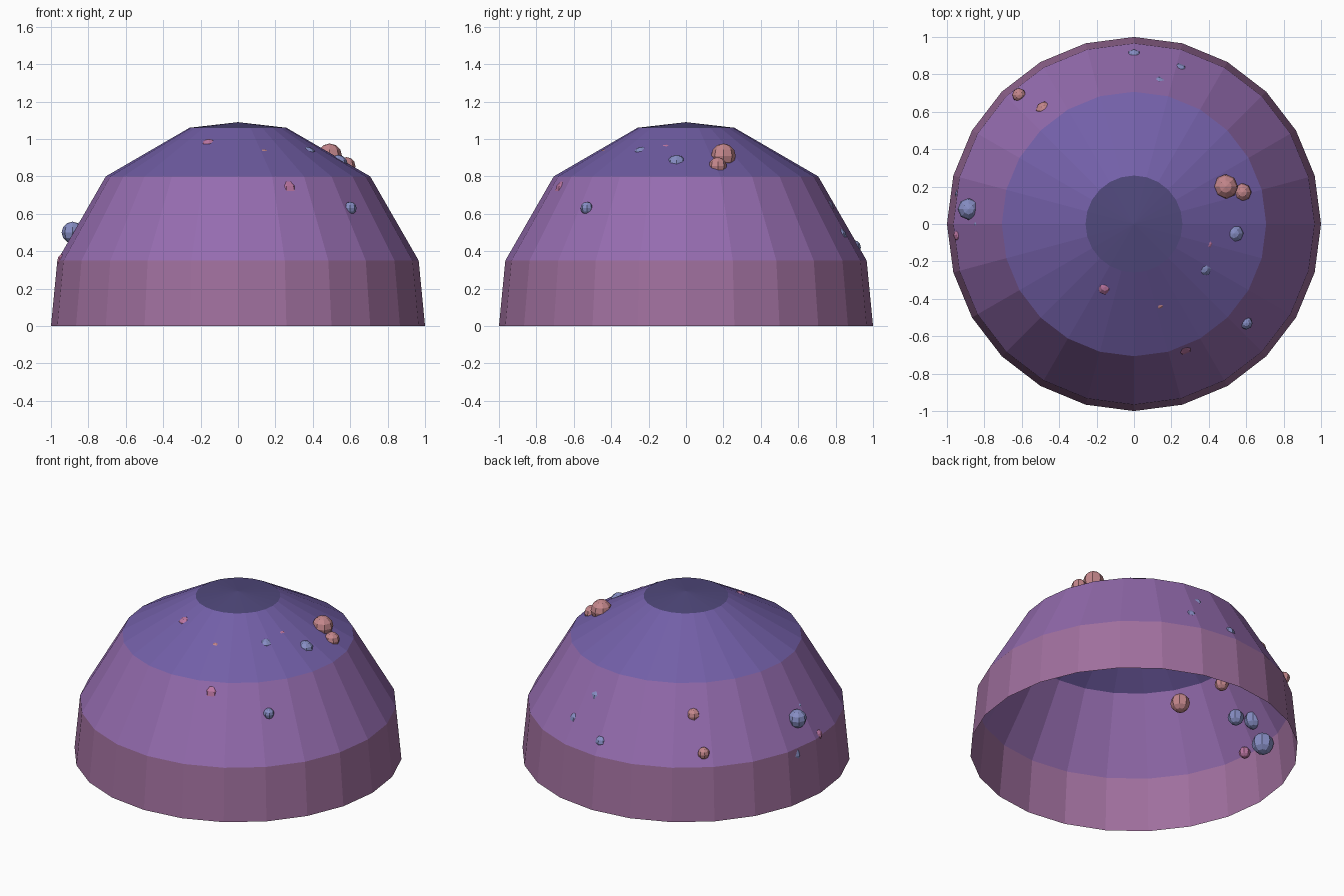
import bpy, bmesh
from math import cos, sin, pi
from mathutils import Vector

if "Cube" in bpy.data.objects:
    bpy.data.objects.remove(bpy.data.objects["Cube"])


def material(name, rgb):
    m = bpy.data.materials.new(name)
    m.diffuse_color = (*rgb, 1)
    m.use_nodes = True
    m.node_tree.nodes["Principled BSDF"].inputs["Base Color"].default_value = m.diffuse_color
    return m


def add_object(name, bm, mats):
    me = bpy.data.meshes.new(name)
    bm.to_mesh(me)
    bm.free()
    for m in mats:
        me.materials.append(m)
    ob = bpy.data.objects.new(name, me)
    bpy.context.collection.objects.link(ob)
    return ob


# Open dome shell: 24 sides, one colour per band
bands = [material("rim_mauve", (.35, .16, .34)),
         material("middle_purple", (.30, .15, .43)),
         material("upper_violet", (.17, .115, .39)),
         material("cap_indigo", (.08, .065, .20))]
N = 24
profile = [(1, 0), (.966, .35), (.707, .80), (.259, 1.06)]
bm = bmesh.new()
rings = [[bm.verts.new((r * cos(2 * pi * i / N), r * sin(2 * pi * i / N), z))
          for i in range(N)] for r, z in profile]
apex = bm.verts.new((0, 0, 1.09))
for b in range(3):
    lo, hi = rings[b], rings[b + 1]
    for i in range(N):
        j = (i + 1) % N
        bm.faces.new((lo[i], lo[j], hi[j], hi[i])).material_index = b
for i in range(N):
    bm.faces.new((rings[3][i], rings[3][(i + 1) % N], apex)).material_index = 3
add_object("dome_shell", bm, bands)

# Low-poly spots embedded in the shell or resting inside it
pink = material("spot_pink", (.55, .24, .26))
rose = material("spot_rose", (.50, .18, .36))
blue = material("spot_blue", (.24, .27, .55))


def spot(name, pos, r, mat):
    b = bmesh.new()
    bmesh.ops.create_uvsphere(b, u_segments=8, v_segments=6, radius=r)
    ob = add_object(name, b, [mat])
    ob.location = pos


outer_spots = [
    ((.49, .20, .91), .066, pink), ((.58, .17, .855), .048, pink),
    ((.535, -.05, .863), .052, blue), ((.60, -.53, .63), .034, blue),
    ((.26, -.64, .72), .060, rose), ((-.155, -.335, .955), .046, rose),
    ((-.885, .08, .50), .058, blue), ((-.615, .69, .428), .037, pink),
    ((-.48, .61, .62), .045, pink), ((0, .895, .42), .040, blue)]
inner_spots = [
    ((-.621, -.302, .69), .060, pink), ((-.698, 0, .72), .043, pink),
    ((-.81, 0, .527), .050, blue), ((-.89, .16, .30), .068, blue),
    ((-.93, -.06, .35), .036, rose)]
for i, s in enumerate(outer_spots):
    spot(f"outer_spot_{i}", *s)
for i, s in enumerate(inner_spots):
    spot(f"inner_spot_{i}", *s)

# Spots whose tips only just break the surface
tips = [((.14, .78, .653), blue), ((.25, .85, .50), blue), ((.41, -.11, .965), rose),
        ((.14, -.445, .94), pink), ((.39, -.25, .95), blue)]
for i, (p, mat) in enumerate(tips):
    p = Vector(p)
    flat = Vector((p.x, p.y, 0)).normalized()
    steep = p.z < .8
    n = flat * (.867 if steep else .502) + Vector((0, 0, .499 if steep else .865))
    spot(f"buried_spot_{i}", p - n * .045, .047, mat)
